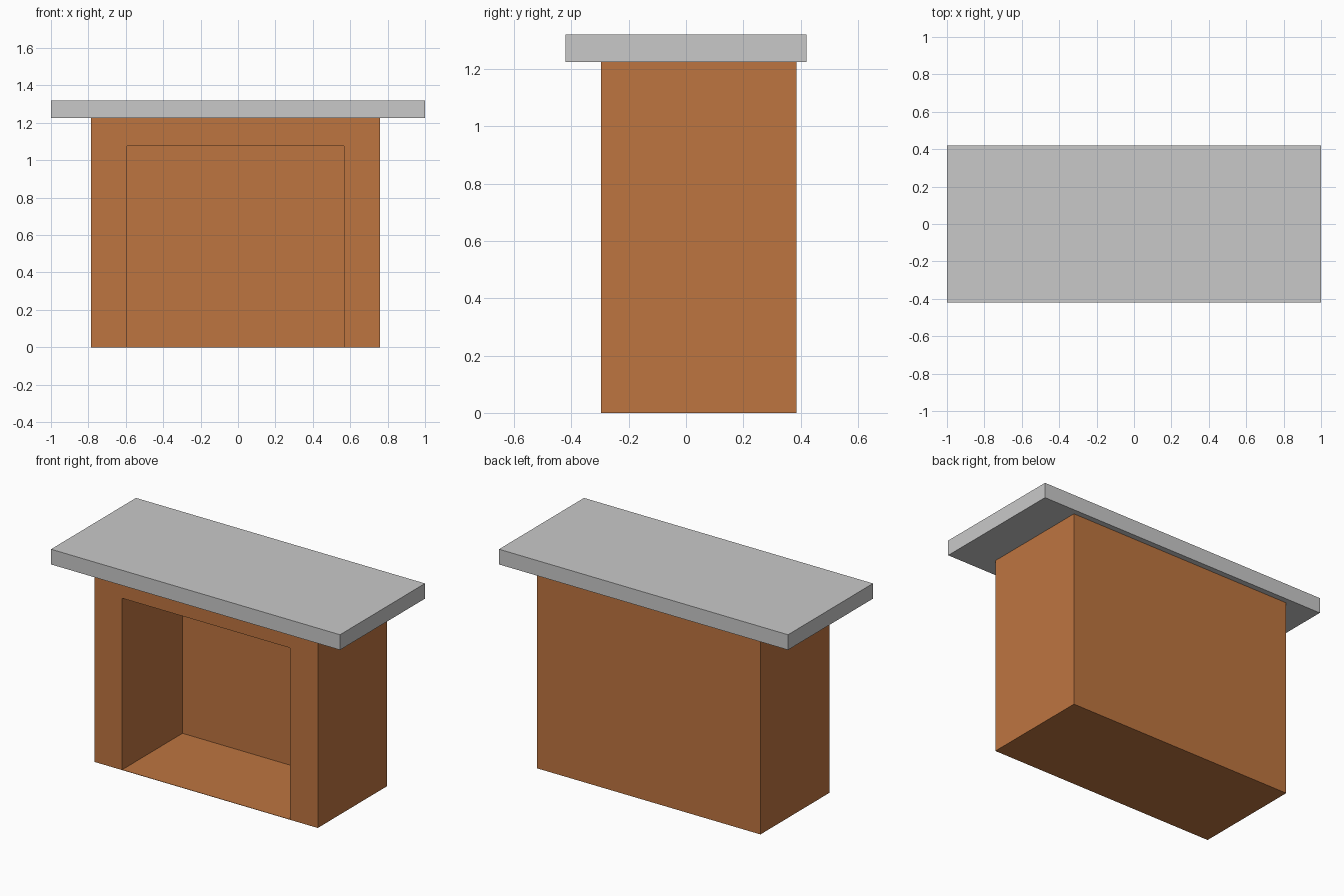
import bpy

if "Cube" in bpy.data.objects:
    bpy.data.objects.remove(bpy.data.objects["Cube"])


def material(name, rgb):
    m = bpy.data.materials.new(name)
    m.diffuse_color = (*rgb, 1.0)
    m.use_nodes = True
    m.node_tree.nodes["Principled BSDF"].inputs["Base Color"].default_value = m.diffuse_color
    return m


def box(name, lo, hi, mat=None):
    """Axis-aligned box between two corners."""
    centre = [(a + b) / 2 for a, b in zip(lo, hi)]
    size = [b - a for a, b in zip(lo, hi)]
    bpy.ops.mesh.primitive_cube_add(size=1, location=centre)
    ob = bpy.context.object
    ob.name = name
    ob.scale = size
    bpy.ops.object.transform_apply(location=False, rotation=False, scale=True)
    if mat:
        ob.data.materials.append(mat)
    return ob


brown = material("warm_brown", (0.515, 0.178, 0.051))
grey = material("light_grey", (0.584, 0.584, 0.584))

# Body block, slightly off-centre under the top
body = box("body", (-0.785, -0.297, 0), (0.76, 0.385, 1.225), brown)

# Open recess in the front, leaving a paper-thin floor
cutter = box("recess_cutter", (-0.594, -0.5, 0.002), (0.567, 0.30, 1.075), brown)
cut = body.modifiers.new("recess", 'BOOLEAN')
cut.operation = 'DIFFERENCE'
cut.solver = 'EXACT'
cut.object = cutter
cutter.hide_render = True
cutter.display_type = 'WIRE'

# Overhanging top slab
box("top_slab", (-1, -0.42, 1.225), (1, 0.42, 1.32), grey)
